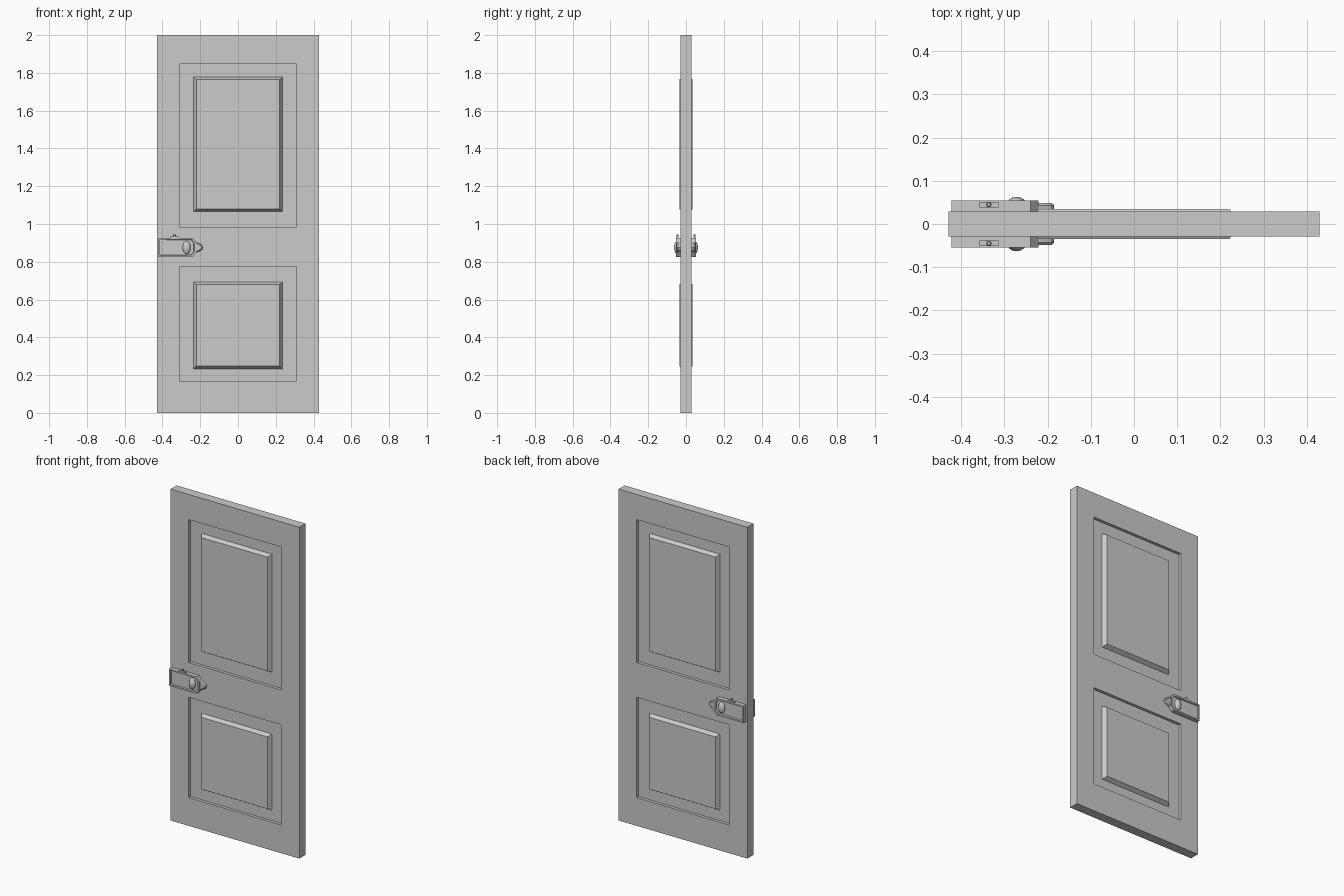
import bpy, bmesh, math
from mathutils import Matrix, Vector

if "Cube" in bpy.data.objects:
    bpy.data.objects.remove(bpy.data.objects["Cube"])


def finish(bm, name, smooth=True):
    """Turn a front-side bmesh into an object mirrored to the back."""
    bmesh.ops.recalc_face_normals(bm, faces=bm.faces)
    me = bpy.data.meshes.new(name)
    bm.to_mesh(me)
    bm.free()
    ob = bpy.data.objects.new(name, me)
    bpy.context.collection.objects.link(ob)
    m = ob.modifiers.new("front_back", 'MIRROR')
    m.use_axis = (False, True, False)
    bpy.context.view_layer.objects.active = ob
    ob.select_set(True)
    if smooth:
        bpy.ops.object.shade_smooth_by_angle(angle=math.radians(30))
    ob.select_set(False)
    return ob


def prism(bm, pts, y0, y1):
    """Extrude an x-z outline from y0 to y1; returns the face at y1."""
    a = [bm.verts.new((x, y0, z)) for x, z in pts]
    b = [bm.verts.new((x, y1, z)) for x, z in pts]
    n = len(pts)
    for i in range(n):
        j = (i + 1) % n
        bm.faces.new((a[i], a[j], b[j], b[i]))
    bm.faces.new(a)
    return bm.faces.new(b)


# Door slab: stiles and rails around two recesses holding raised panels
S = 0.029
FLOOR, RAISED = 0.011, 0.035
xs = [-0.43, -0.31, 0.31, 0.43]
zs = [0, 0.17, 0.775, 0.985, 1.848, 2.0]
panels = {1: (0.233, 0.693), 3: (1.065, 1.778)}
bm = bmesh.new()
g = [[bm.verts.new((x, -S, z)) for z in zs] for x in xs]
for i in range(3):
    for k in range(5):
        ring = [g[i][k], g[i + 1][k], g[i + 1][k + 1], g[i][k + 1]]
        if i == 1 and k in panels:
            z0, z1 = panels[k]
            steps = [(0.31, zs[k], zs[k + 1], FLOOR), (0.236, z0, z1, FLOOR),
                     (0.221, z0 + 0.014, z1 - 0.012, RAISED)]
            for w, a, b, y in steps:
                new = [bm.verts.new((x, -y, z)) for x, z in
                       ((-w, a), (w, a), (w, b), (-w, b))]
                for n in range(4):
                    m = (n + 1) % 4
                    bm.faces.new((ring[n], ring[m], new[m], new[n]))
                ring = new
        bm.faces.new(ring)
# outer edges back to the middle plane
rim = [e for e in bm.edges if e.is_boundary]
ext = bmesh.ops.extrude_edge_only(bm, edges=rim)["geom"]
for v in ext:
    if isinstance(v, bmesh.types.BMVert):
        v.co.y = 0
bmesh.ops.recalc_face_normals(bm, faces=bm.faces)
if next(f for f in bm.faces if abs(f.normal.y) > 0.9).normal.y > 0:
    bmesh.ops.reverse_faces(bm, faces=bm.faces)
finish(bm, "door_slab", smooth=False)

# Lock plate with a raised rim and clipped inner corners
bm = bmesh.new()
outline = [(-0.422, 0.825), (-0.24, 0.825), (-0.221, 0.85),
           (-0.221, 0.902), (-0.24, 0.927), (-0.422, 0.927)]
face = prism(bm, outline, -S + 0.002, -0.054)
bmesh.ops.recalc_face_normals(bm, faces=bm.faces)
bmesh.ops.inset_region(bm, faces=[face], thickness=0.011)
bmesh.ops.inset_region(bm, faces=[face], thickness=0.003)
for v in face.verts:
    v.co.y += 0.008
finish(bm, "lock_plate")

# Oval thumb knob on the plate
bm = bmesh.new()
bmesh.ops.create_uvsphere(bm, u_segments=20, v_segments=12, radius=1,
                          matrix=Matrix.Translation((-0.272, -0.047, 0.875))
                          @ Matrix.Diagonal((0.021, 0.016, 0.034, 1)))
finish(bm, "thumb_knob")

# Rounded latch nose at the inner end of the plate
bm = bmesh.new()
pts = [(-0.225, 0.848), (-0.206, 0.855), (-0.192, 0.863), (-0.185, 0.876),
       (-0.192, 0.889), (-0.206, 0.897), (-0.225, 0.904)]
face = prism(bm, pts, -S + 0.002, -0.043)
bmesh.ops.recalc_face_normals(bm, faces=bm.faces)
bmesh.ops.inset_region(bm, faces=[face], thickness=0.006)
for v in face.verts:
    v.co.y = -0.049
finish(bm, "latch_nose")

# Small button on top of the plate
bm = bmesh.new()
bmesh.ops.create_cube(bm, size=1, matrix=Matrix.Translation((-0.336, -0.045, 0.928))
                      @ Matrix.Diagonal((0.044, 0.013, 0.010, 1)))
bmesh.ops.create_cone(bm, cap_ends=True, segments=12, radius1=0.006, radius2=0.004,
                      depth=0.014, matrix=Matrix.Translation((-0.336, -0.045, 0.938)))
finish(bm, "plate_button")
